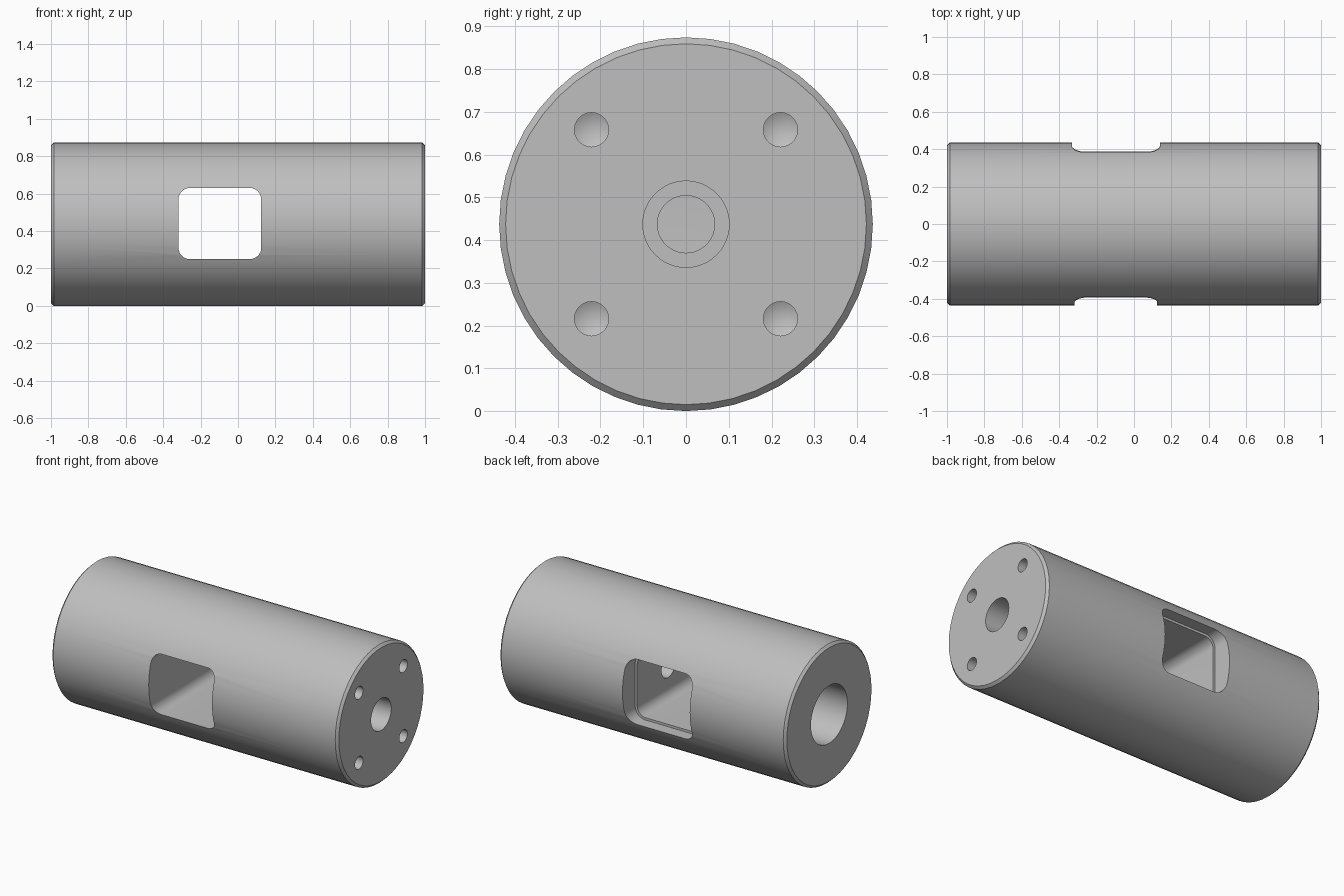
import bpy, bmesh, math
from mathutils import Vector

R = 0.437            # body radius, also the height of its axis
WINDOW_X = -0.097    # centre of the window along the body

if "Cube" in bpy.data.objects:
    bpy.data.objects.remove(bpy.data.objects["Cube"], do_unlink=True)

steel = bpy.data.materials.new("plain grey")
steel.use_nodes = True
grey = (0.52, 0.52, 0.52, 1)
steel.diffuse_color = grey
steel.node_tree.nodes["Principled BSDF"].inputs["Base Color"].default_value = grey


def make_object(name, bm):
    bmesh.ops.remove_doubles(bm, verts=bm.verts, dist=1e-5)
    bmesh.ops.recalc_face_normals(bm, faces=bm.faces)
    mesh = bpy.data.meshes.new(name)
    bm.to_mesh(mesh)
    bm.free()
    mesh.materials.append(steel)
    obj = bpy.data.objects.new(name, mesh)
    bpy.context.collection.objects.link(obj)
    return obj


def lathe(name, profile, segments=48, y=0, z=R):
    """Closed solid turned about an axis along x; profile is (x, radius)."""
    bm = bmesh.new()
    rings = []
    for x, r in profile:
        angles = [2 * math.pi * i / segments for i in range(segments)]
        rings.append([bm.verts.new((x, y + r * math.sin(a), z + r * math.cos(a)))
                      for a in angles])
    for a, b in zip(rings, rings[1:]):
        for i in range(segments):
            j = (i + 1) % segments
            bm.faces.new((a[i], a[j], b[j], b[i]))
    for ring, (x, r) in ((rings[0], profile[0]), (rings[-1], profile[-1])):
        if r > 0:
            bm.faces.new(ring)
    return make_object(name, bm)


def rounded_block(name, half_x, half_z, y0, y1, radius, steps=8):
    """Rounded rectangle in x and z, extruded along y."""
    bm = bmesh.new()
    ring = []
    for quarter, (sx, sz) in enumerate(((1, 1), (-1, 1), (-1, -1), (1, -1))):
        for i in range(steps + 1):
            a = math.pi / 2 * (quarter + i / steps)
            ring.append(bm.verts.new((
                WINDOW_X + sx * (half_x - radius) + radius * math.cos(a), y0,
                R + 0.003 + sz * (half_z - radius) + radius * math.sin(a))))
    face = bm.faces.new(ring)
    out = bmesh.ops.extrude_face_region(bm, geom=[face], use_keep_orig=True)
    moved = [v for v in out["geom"] if isinstance(v, bmesh.types.BMVert)]
    bmesh.ops.translate(bm, verts=moved, vec=Vector((0, y1 - y0, 0)))
    return make_object(name, bm)


# Chamfered round body
c = 0.015
body = lathe("cylinder_body", [(-1, R - c), (-1 + c, R), (1 - c, R), (1, R - c)])

# Stepped bore on the left end, wide blind bore on the right end
cutters = [
    lathe("stepped_bore", [(0, 0.067), (0.5, 0.067), (0.5, 0.101), (1.1, 0.101)]),
    lathe("blind_bore", [(-1.1, 0.182), (-0.5, 0.182)]),
    # Through window, with a wider recess on the back
    rounded_block("window", 0.221, 0.19, -0.6, 0.6, 0.06),
    rounded_block("window_recess", 0.235, 0.205, 0.31, 0.6, 0.07),
]

# Four drilled holes with pointed bottoms
for sy in (-1, 1):
    for sz in (-1, 1):
        cutters.append(lathe("drilled_hole", [(0.73, 0), (0.75, 0.04), (1.1, 0.04)],
                             24, sy * 0.221, R + sz * 0.221))

bpy.context.view_layer.objects.active = body
body.select_set(True)
for cutter in cutters:
    cutter.hide_render = True
    mod = body.modifiers.new(cutter.name, 'BOOLEAN')
    mod.operation = 'DIFFERENCE'
    mod.solver = 'EXACT'
    mod.object = cutter
    bpy.ops.object.modifier_apply(modifier=mod.name)
    bpy.data.objects.remove(cutter, do_unlink=True)

bpy.ops.object.shade_smooth_by_angle(angle=math.radians(30))
